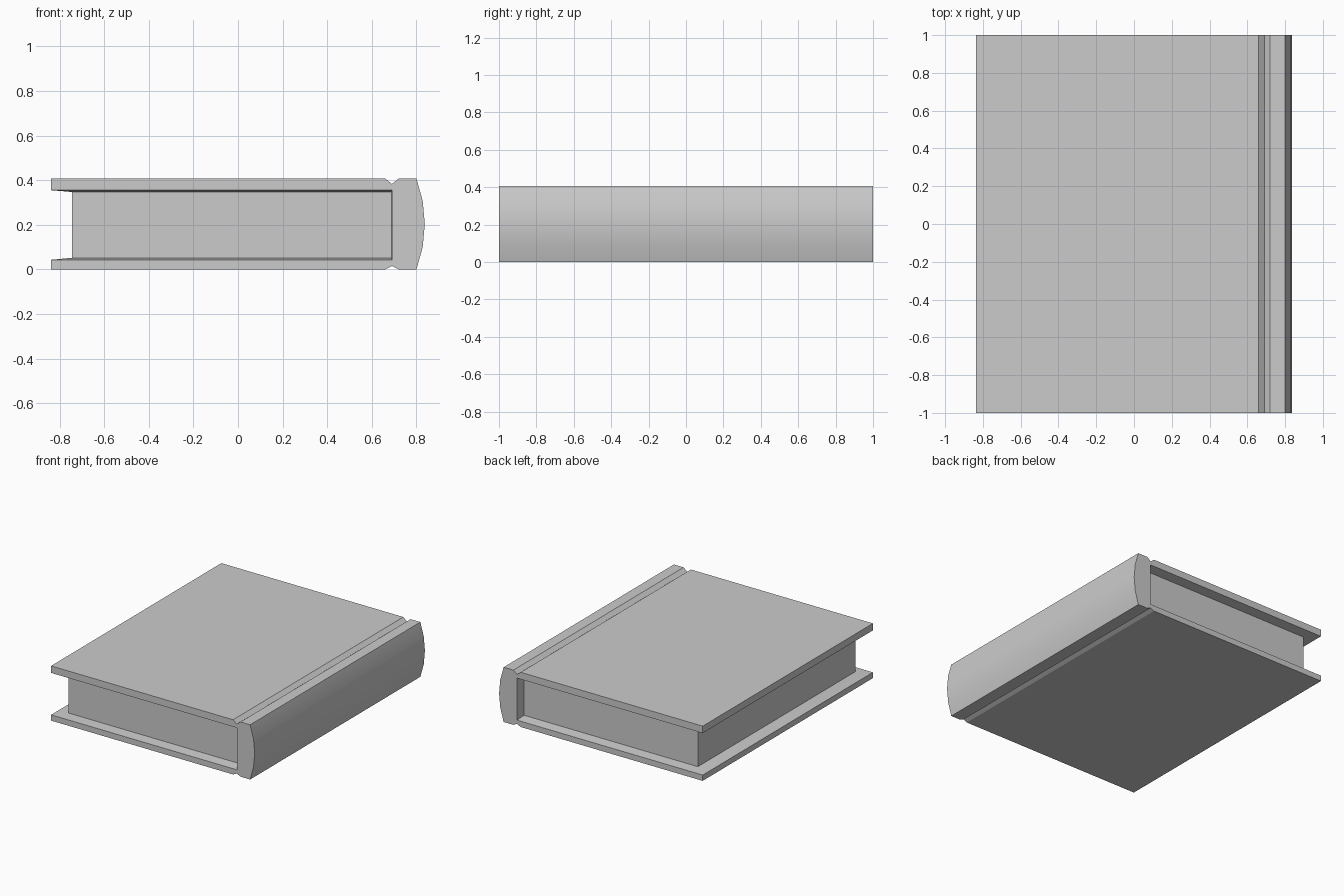
import bpy, bmesh
from math import sin, cos, asin

if "Cube" in bpy.data.objects:
    bpy.data.objects.remove(bpy.data.objects["Cube"])

HEIGHT, HALF_W, SPINE_X = 0.407, 0.8375, 0.80
MID = HEIGHT / 2
PAGE_MIN, PAGE_MAX = (-0.745, -0.925, 0.052), (0.685, 0.925, 0.347)


def finish(bm, name):
    mesh = bpy.data.meshes.new(name)
    bm.to_mesh(mesh)
    bm.free()
    ob = bpy.data.objects.new(name, mesh)
    bpy.context.collection.objects.link(ob)
    bpy.context.view_layer.objects.active = ob
    ob.select_set(True)
    bpy.ops.object.shade_smooth_by_angle(angle=0.35)
    ob.select_set(False)
    return ob


# Outer outline of the case in x, z: lower board, rounded spine, upper board
sag = HALF_W - SPINE_X
radius = (MID ** 2 + sag ** 2) / (2 * sag)
half = asin(MID / radius)
outer = [(-HALF_W, 0), (0.66, 0), (0.69, 0.015), (0.72, 0)]
for i in range(5):
    a = half * (i / 2 - 1)
    outer.append((HALF_W - radius * (1 - cos(a)), MID + radius * sin(a)))
outer += [(0.72, HEIGHT), (0.69, 0.383), (0.66, HEIGHT), (-HALF_W, HEIGHT)]

# Mouth of the case at the ends, and the smaller loop where it meets the pages
mouth = [(-HALF_W, 0.355), (0.69, 0.355), (0.69, 0.043), (-HALF_W, 0.043)]
x0, x1, z0, z1 = PAGE_MIN[0], PAGE_MAX[0], PAGE_MIN[2], PAGE_MAX[2]
seat = [(x0, z1), (x1, z1), (x1, z0), (x0, z0)]

# Cover: outer skin, end faces and gently sloping inner faces
bm = bmesh.new()
ends = []
for side in (-1, 1):
    rim = [bm.verts.new((x, side, z)) for x, z in outer]
    lip = [bm.verts.new((x, side, z)) for x, z in mouth]
    inner = [bm.verts.new((x, side * PAGE_MAX[1], z)) for x, z in seat]
    bm.faces.new(rim + lip)
    for i in range(3):
        bm.faces.new((lip[i], lip[i + 1], inner[i + 1], inner[i]))
    ends.append((rim, lip, inner))
(rim_f, lip_f, in_f), (rim_b, lip_b, in_b) = ends
for i in range(len(outer) - 1):
    bm.faces.new((rim_f[i], rim_f[i + 1], rim_b[i + 1], rim_b[i]))
for i, r in ((0, -1), (3, 0)):
    bm.faces.new((lip_f[i], lip_b[i], rim_b[r], rim_f[r]))
    bm.faces.new((lip_f[i], lip_b[i], in_b[i], in_f[i]))
bmesh.ops.recalc_face_normals(bm, faces=bm.faces[:])
cover = finish(bm, "book_cover")
# keep the skin facing outwards
if max(cover.data.polygons, key=lambda p: p.area).normal.z * \
        (max(cover.data.polygons, key=lambda p: p.area).center.z - MID) < 0:
    cover.data.flip_normals()

# Pages: block showing only its three open edges
bm = bmesh.new()
bmesh.ops.create_cube(bm, size=1)
for v in bm.verts:
    v.co = [lo + (c + 0.5) * (hi - lo) for c, lo, hi in zip(v.co, PAGE_MIN, PAGE_MAX)]
hidden = [f for f in bm.faces if abs(f.normal.z) > 0.5 or f.normal.x > 0.5]
bmesh.ops.delete(bm, geom=hidden, context='FACES')
finish(bm, "pages")
